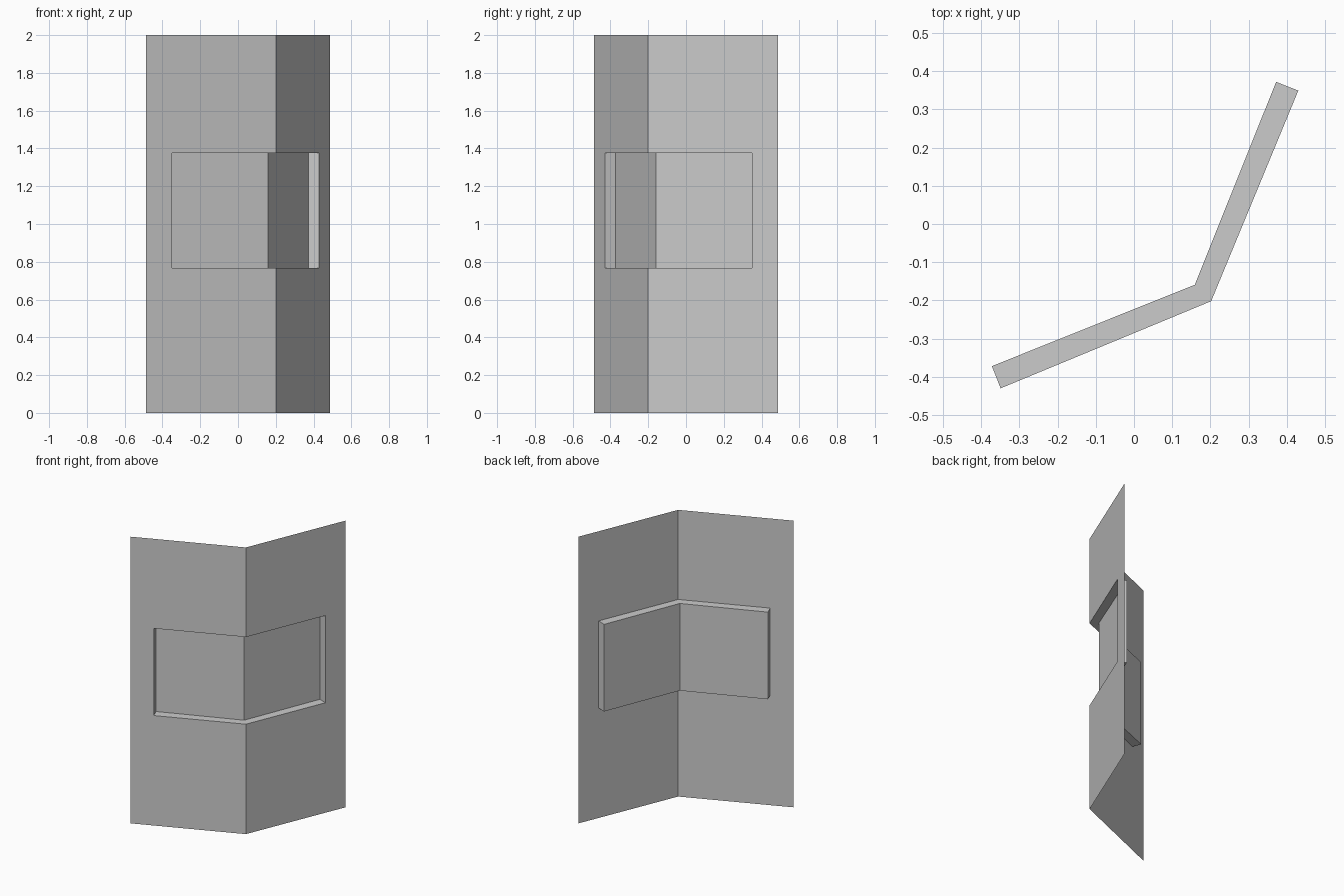
import bpy

if "Cube" in bpy.data.objects:
    bpy.data.objects.remove(bpy.data.objects["Cube"])

Z = [0.0, 0.767, 1.375, 2.0]
# plan points, left end to right end, of the sheet and of the recess floor
SHEET = [(-0.488, -0.488), (-0.349, -0.430), (0.202, -0.202), (0.430, 0.349), (0.488, 0.488)]
FLOOR = [(-0.372, -0.372), (0.159, -0.159), (0.372, 0.372)]


def make_object(name, quads):
    verts, faces, index = [], [], {}
    for quad in quads:
        face = []
        for p in quad:
            if p not in index:
                index[p] = len(verts)
                verts.append(p)
            face.append(index[p])
        faces.append(face)
    mesh = bpy.data.meshes.new(name)
    mesh.from_pydata(verts, [], faces)
    mesh.update()
    obj = bpy.data.objects.new(name, mesh)
    bpy.context.collection.objects.link(obj)
    return obj


def wall(a, b, z0, z1):
    return [(*a, z0), (*b, z0), (*b, z1), (*a, z1)]


# folded sheet with a window across the fold
sheet = [wall(SHEET[i], SHEET[i + 1], Z[j], Z[j + 1])
         for i in range(4) for j in range(3)
         if not (i in (1, 2) and j == 1)]
make_object("folded_sheet", sheet)

# recessed panel: floor, end walls, sill and header
rim, z0, z1 = SHEET[1:4], Z[1], Z[2]
recess = [wall(rim[0], FLOOR[0], z0, z1), wall(FLOOR[2], rim[2], z0, z1)]
for i in range(2):
    a, b, c, d = rim[i], rim[i + 1], FLOOR[i + 1], FLOOR[i]
    recess.append(wall(d, c, z0, z1))
    recess.append([(*p, z0) for p in (a, b, c, d)])
    recess.append([(*p, z1) for p in (d, c, b, a)])
make_object("recessed_panel", recess)
